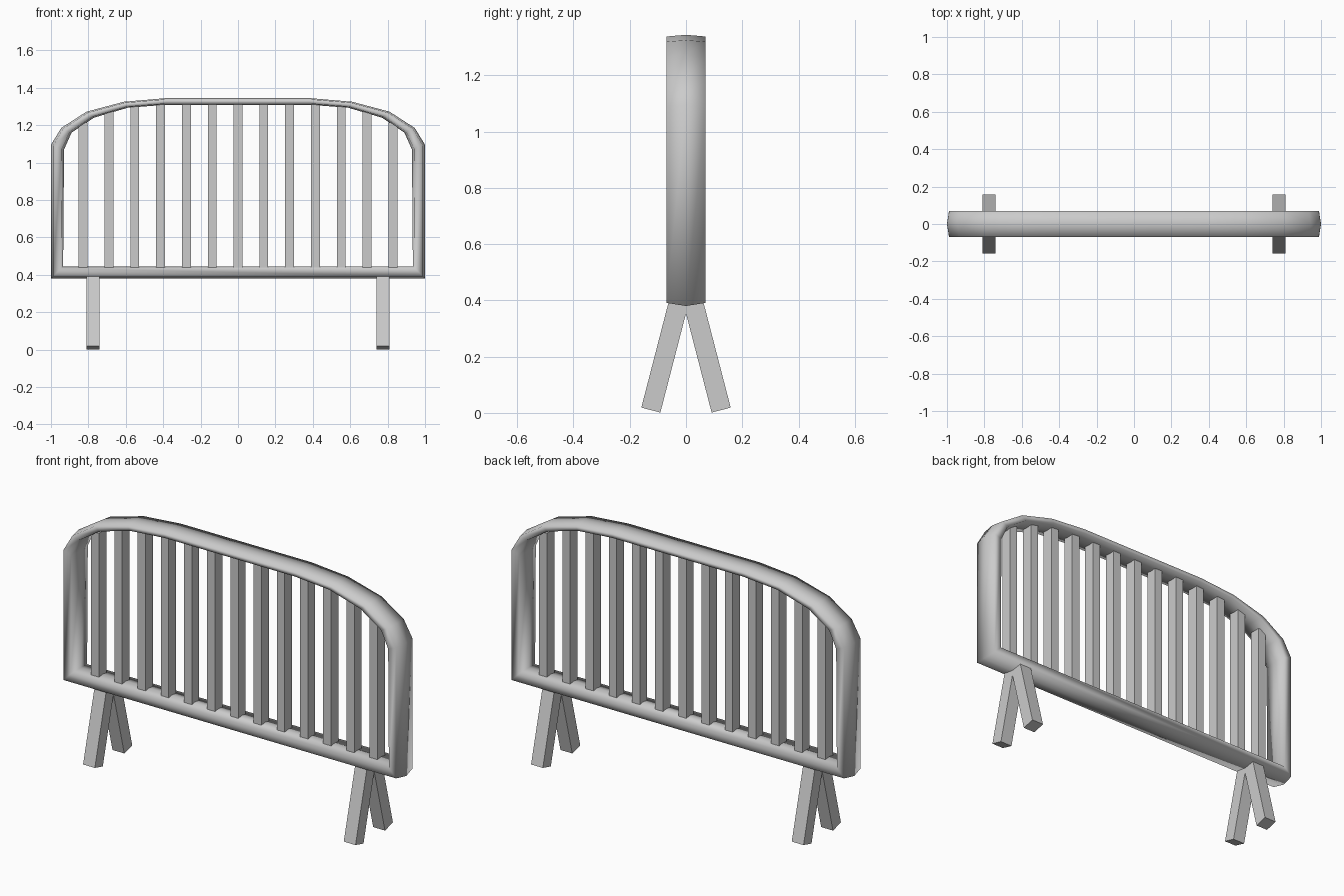
import bpy, bmesh, math

if "Cube" in bpy.data.objects:
    bpy.data.objects.remove(bpy.data.objects["Cube"])

# Right half of the frame outline (x, z): outer edge and matching inner edge
OUTER = [(1.0, 0.38), (1.0, 1.095), (0.945, 1.185), (0.81, 1.272), (0.61, 1.325), (0.39, 1.344)]
INNER = [(0.935, 0.445), (0.93, 1.07), (0.89, 1.16), (0.77, 1.24), (0.59, 1.293), (0.385, 1.309)]
# Tube cross-section: (depth y, fraction from outer to inner edge)
SECTION = [(0, 0), (0.07, 0.17), (0.07, 0.83), (0, 1), (-0.07, 0.83), (-0.07, 0.17)]


def mirrored(points):
    return points + [(-x, z) for x, z in reversed(points)]


def make_object(name, bm, smooth=False):
    bmesh.ops.recalc_face_normals(bm, faces=bm.faces[:])
    mesh = bpy.data.meshes.new(name)
    bm.to_mesh(mesh)
    bm.free()
    for p in mesh.polygons:
        p.use_smooth = smooth
    obj = bpy.data.objects.new(name, mesh)
    bpy.context.collection.objects.link(obj)
    return obj


def box(name, location, size, tilt=0.0):
    bm = bmesh.new()
    bmesh.ops.create_cube(bm, size=1)
    bmesh.ops.scale(bm, vec=size, verts=bm.verts)
    obj = make_object(name, bm)
    obj.location = location
    obj.rotation_euler.x = tilt
    return obj


# Arched frame: section swept around the closed outline
bm = bmesh.new()
rings = []
for (ox, oz), (ix, iz) in zip(mirrored(OUTER), mirrored(INNER)):
    rings.append([bm.verts.new((ox + (ix - ox) * t, y, oz + (iz - oz) * t)) for y, t in SECTION])
n = len(SECTION)
for i, ring in enumerate(rings):
    prev = rings[i - 1]
    for j in range(n):
        k = (j + 1) % n
        bm.faces.new((prev[j], prev[k], ring[k], ring[j]))
make_object("arched_frame", bm, smooth=True)


# Height of the inner edge of the arch above a given x
def arch_height(x):
    x = abs(x)
    for (x0, z0), (x1, z1) in zip(INNER[1:], INNER[2:]):
        if x1 <= x <= x0:
            return z0 + (z1 - z0) * (x0 - x) / (x0 - x1)
    return INNER[-1][1]


# Vertical bars
BOTTOM = 0.425
for i in range(13):
    x = (i - 6) * 0.138
    top = arch_height(x) + 0.012
    box(f"bar_{i + 1}", (x, 0, (top + BOTTOM) / 2), (0.047, 0.062, top - BOTTOM))

# Splayed legs, a front and back leg at each end
ANGLE, LENGTH = math.radians(14.5), 0.4
for side, x in (("left", -0.775), ("right", 0.775)):
    for end, s in (("front", -1), ("back", 1)):
        y = s * (0.125 - math.sin(ANGLE) * LENGTH / 2)
        z = 0.01 + math.cos(ANGLE) * LENGTH / 2
        box(f"{side}_{end}_leg", (x, y, z), (0.07, 0.07, LENGTH), s * ANGLE)
